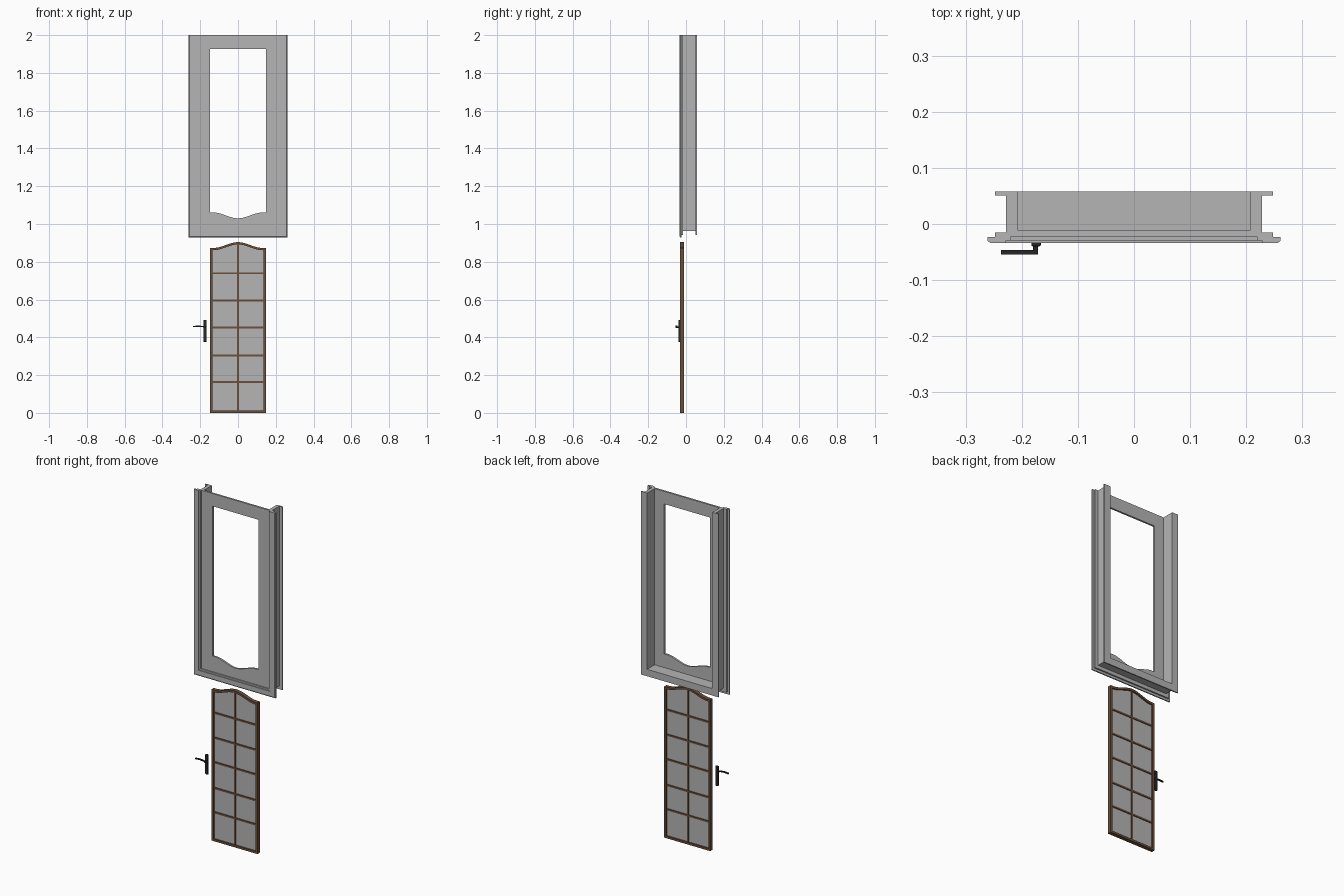
import bpy, bmesh

cube = bpy.data.objects.get("Cube")
if cube:
    bpy.data.objects.remove(cube, do_unlink=True)


def material(name, rgb):
    m = bpy.data.materials.new(name)
    m.use_nodes = True
    m.diffuse_color = (*rgb, 1)
    m.node_tree.nodes["Principled BSDF"].inputs["Base Color"].default_value = (*rgb, 1)
    return m


GREY = material("plain grey", (0.46, 0.46, 0.46))
WOOD = material("brown wood", (0.15, 0.08, 0.045))
BLACK = material("black metal", (0.02, 0.02, 0.022))


def finish(name, bm, mat):
    bmesh.ops.recalc_face_normals(bm, faces=bm.faces)
    mesh = bpy.data.meshes.new(name)
    bm.to_mesh(mesh)
    bm.free()
    mesh.materials.append(mat)
    obj = bpy.data.objects.new(name, mesh)
    bpy.context.collection.objects.link(obj)
    return obj


def skin(bm, rows, close_rows):
    """Join rows of points with quads; each row is a closed loop."""
    verts = [[bm.verts.new(p) for p in row] for row in rows]
    n = len(rows[0])
    for i in range(len(rows) if close_rows else len(rows) - 1):
        a, b = verts[i], verts[(i + 1) % len(rows)]
        for j in range(n):
            k = (j + 1) % n
            bm.faces.new((a[j], a[k], b[k], b[j]))
    return verts


def ring(name, outer, inner, y0, y1, mat):
    """Flat plate with a hole, from two matching (x, z) outlines."""
    bm = bmesh.new()
    skin(bm, [[(x, y, z) for x, z in loop] for loop, y in
              ((outer, y0), (inner, y0), (inner, y1), (outer, y1))], True)
    return finish(name, bm, mat)


def prism(name, outline, y0, y1, mat):
    bm = bmesh.new()
    a, b = skin(bm, [[(x, y, z) for x, z in outline] for y in (y0, y1)], False)
    bm.faces.new(a)
    bm.faces.new(b)
    return finish(name, bm, mat)


def box(name, x0, x1, y0, y1, z0, z1, mat):
    return prism(name, [(x0, z0), (x1, z0), (x1, z1), (x0, z1)], y0, y1, mat)


def swell(x):
    """Height of the wavy arch above its shoulders."""
    t = max(0, 1 - abs(x) / 0.13)
    return 0.031 * t * t * (3 - 2 * t)


STEPS = 24
HALF = 0.147


def span(half):
    return [half * (2 * i / STEPS - 1) for i in range(STEPS + 1)]


# Stepped frame profile (half width, depth) carried round a mitred U
profile = [(0.208, 0.058), (0.248, 0.058), (0.248, 0.051), (0.228, 0.051),
           (0.228, -0.015), (0.248, -0.015), (0.248, -0.023), (0.261, -0.023),
           (0.261, -0.03), (0.256, -0.034), (0.228, -0.034), (0.228, -0.029),
           (0.219, -0.029), (0.219, -0.022), (0.208, -0.022)]
bm = bmesh.new()
rows = skin(bm, [[(s * w, y, 2 if top else 1.19 - w) for w, y in profile]
                 for s, top in ((-1, True), (-1, False), (1, False), (1, True))], False)
bm.faces.new(rows[0])
bm.faces.new(rows[-1])
finish("door_frame", bm, GREY)

# Leaf panel with a wavy-bottomed opening
xs = span(HALF)
inner = [(x, 1.061 - swell(x)) for x in xs] + [(HALF, 1.927), (-HALF, 1.927)]
edge = [-0.208] + xs[1:-1] + [0.208]
outer = [(x, 0.982) for x in edge] + [(0.208, 2), (-0.208, 2)]
ring("leaf_panel", outer, inner, -0.022, -0.011, GREY)

# Glazed insert: arched wooden border, pane and glazing bars
RAIL = 0.012
outer = [(x, 0.873 + swell(x)) for x in xs] + [(HALF, 0), (-HALF, 0)]
hole = HALF - RAIL
inner = [(x, 0.873 - RAIL + swell(x)) for x in span(hole)] + [(hole, RAIL), (-hole, RAIL)]
ring("window_border", outer, inner, -0.033, -0.011, WOOD)
prism("window_pane", inner, -0.024, -0.02, GREY)
box("upright_bar", -0.005, 0.005, -0.029, -0.015, RAIL, 0.892, WOOD)
for i, z in enumerate((0.164, 0.304, 0.453, 0.595, 0.739)):
    box(f"cross_bar_{i + 1}", -hole, hole, -0.0285, -0.0155, z - 0.005, z + 0.005, WOOD)

# Handle: rounded back plate, post and gently curved lever
plate = box("handle_plate", -0.183, -0.166, -0.04, -0.03, 0.376, 0.492, BLACK)
bevel = plate.modifiers.new("rounded", "BEVEL")
bevel.width = 0.003
bevel.segments = 2
bpy.ops.mesh.primitive_cylinder_add(vertices=16, radius=0.0045, depth=0.018,
                                    location=(-0.1755, -0.044, 0.453),
                                    rotation=(1.5708, 0, 0))
post = bpy.context.object
post.name = "handle_post"
post.data.materials.append(BLACK)
bpy.ops.object.shade_smooth_by_angle()
lever_x = [-0.171 - 0.0066 * i for i in range(11)]
mid = [0.453 + 0.006 * (1 - ((x + 0.212) / 0.041) ** 2) for x in lever_x]
top = [(x, z + 0.003) for x, z in zip(lever_x, mid)]
low = [(x, z - 0.003) for x, z in zip(lever_x, mid)]
prism("handle_lever", top + low[::-1], -0.0545, -0.046, BLACK)
